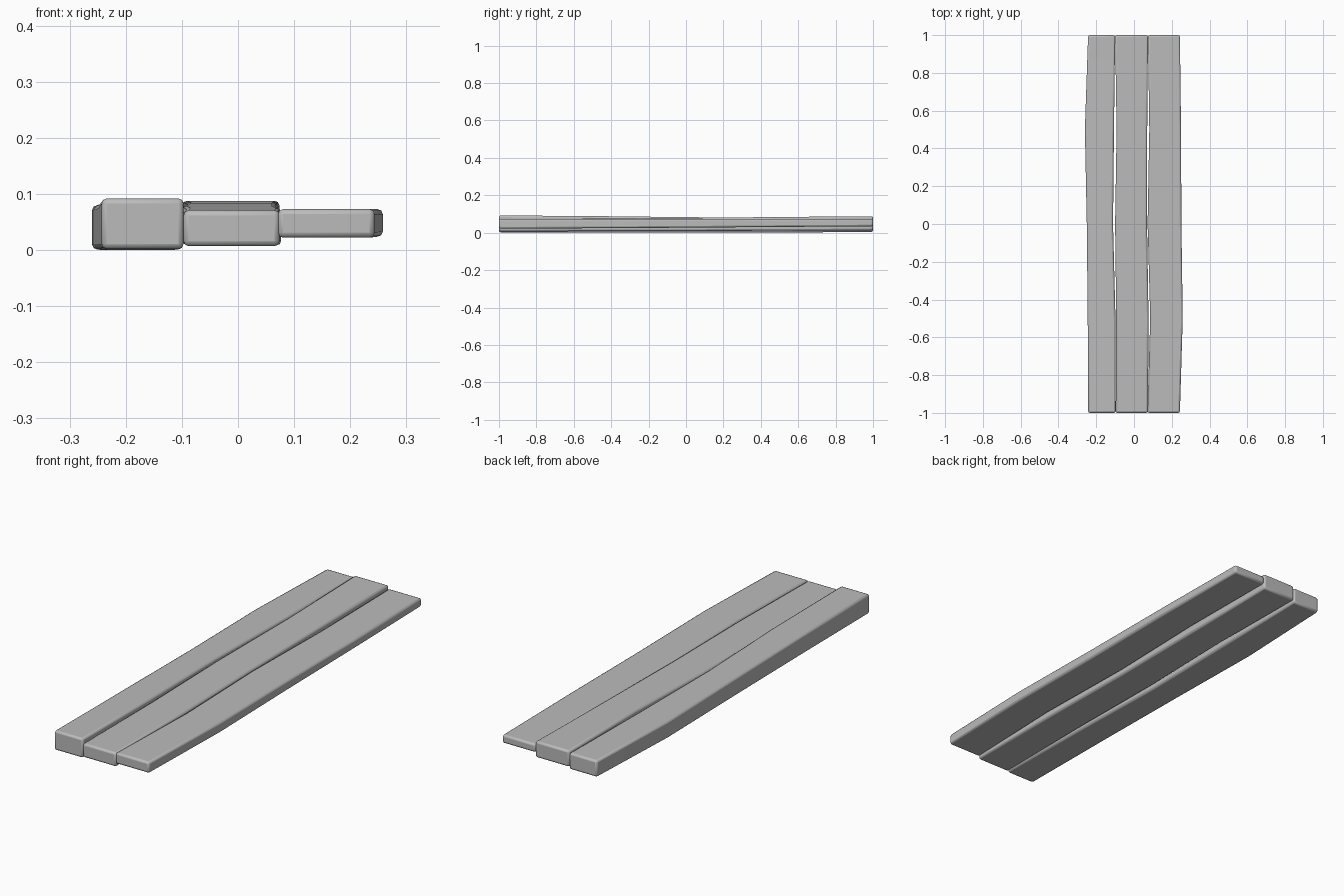
import bpy, bmesh

cube = bpy.data.objects.get("Cube")
if cube:
    bpy.data.objects.remove(cube, do_unlink=True)

# Single plain grey
grey = bpy.data.materials.new("plain_grey")
grey.use_nodes = True
grey.diffuse_color = (0.5, 0.5, 0.5, 1)
bsdf = grey.node_tree.nodes["Principled BSDF"]
bsdf.inputs["Base Color"].default_value = (0.5, 0.5, 0.5, 1)
bsdf.inputs["Roughness"].default_value = 0.8

STATIONS = (-1, -0.5, 0, 0.5, 1)


def plank(name, left, right, bottom, top):
    """Loft a rectangular section along y, then round its edges."""
    bm = bmesh.new()
    rings = []
    for y, l, r, b, t in zip(STATIONS, left, right, bottom, top):
        rings.append([bm.verts.new(p) for p in
                      ((l, y, b), (r, y, b), (r, y, t), (l, y, t))])
    for a, b in zip(rings, rings[1:]):
        for i in range(4):
            j = (i + 1) % 4
            bm.faces.new((a[i], a[j], b[j], b[i]))
    bm.faces.new(rings[0][::-1])
    bm.faces.new(rings[-1])
    bmesh.ops.recalc_face_normals(bm, faces=bm.faces)
    mesh = bpy.data.meshes.new(name)
    bm.to_mesh(mesh)
    bm.free()
    mesh.materials.append(grey)
    obj = bpy.data.objects.new(name, mesh)
    bpy.context.collection.objects.link(obj)
    bevel = obj.modifiers.new("rounded_edges", 'BEVEL')
    bevel.width = 0.009
    bevel.segments = 2
    bevel.limit_method = 'ANGLE'
    bevel.angle_limit = 0.8
    bpy.ops.object.select_all(action='DESELECT')
    obj.select_set(True)
    bpy.context.view_layer.objects.active = obj
    bpy.ops.object.shade_smooth_by_angle(angle=0.6)
    return obj


# Three slightly warped planks side by side
plank("right_plank",
      (-0.243, -0.245, -0.25, -0.26, -0.243),
      (-0.097, -0.098, -0.111, -0.106, -0.1),
      (0.002, 0.001, 0.0, 0.001, 0.004),
      (0.092, 0.089, 0.083, 0.08, 0.08))
plank("middle_plank",
      (-0.097, -0.094, -0.1, -0.092, -0.1),
      (0.074, 0.077, 0.069, 0.07, 0.074),
      (0.007, 0.008, 0.009, 0.011, 0.013),
      (0.071, 0.075, 0.079, 0.084, 0.088))
plank("left_plank",
      (0.071, 0.086, 0.072, 0.081, 0.074),
      (0.243, 0.258, 0.251, 0.249, 0.243),
      (0.022, 0.024, 0.027, 0.031, 0.034),
      (0.073, 0.073, 0.073, 0.073, 0.073))
